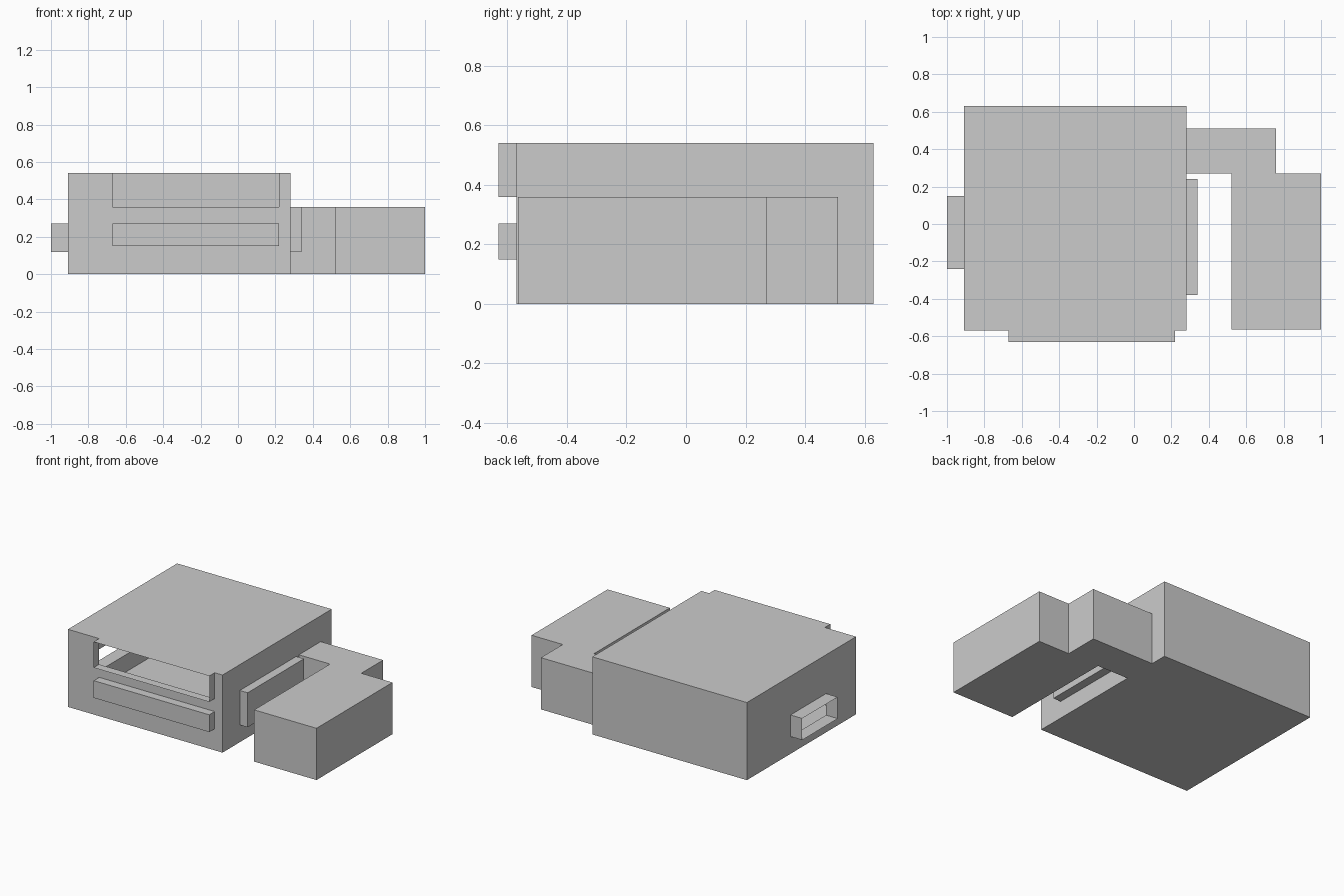
import bpy, bmesh

if "Cube" in bpy.data.objects:
    bpy.data.objects.remove(bpy.data.objects["Cube"])


def finish(name, bm):
    bmesh.ops.remove_doubles(bm, verts=bm.verts, dist=1e-5)
    mesh = bpy.data.meshes.new(name)
    bm.to_mesh(mesh)
    bm.free()
    obj = bpy.data.objects.new(name, mesh)
    bpy.context.collection.objects.link(obj)
    return obj


def panel(bm, box, side, holes=()):
    """One outward-facing wall of a box, leaving rectangular openings."""
    a = "xyz".index(side[1])
    b, c = (a + 1) % 3, (a + 2) % 3
    at = box[side[0] == "+"][a]

    def cuts(k):
        vals = {box[0][k], box[1][k]}
        for h in holes:
            vals |= {h[0][k], h[1][k]}
        vals = sorted(vals)
        return list(zip(vals, vals[1:]))

    for b0, b1 in cuts(b):
        for c0, c1 in cuts(c):
            mb, mc = (b0 + b1) / 2, (c0 + c1) / 2
            if any(h[0][b] < mb < h[1][b] and h[0][c] < mc < h[1][c] for h in holes):
                continue
            verts = []
            for u, v in ((b0, c0), (b1, c0), (b1, c1), (b0, c1)):
                co = [at] * 3
                co[b], co[c] = u, v
                verts.append(bm.verts.new(co))
            bm.faces.new(verts if side[0] == "+" else verts[::-1])


def shell(name, box, open_sides=(), holes={}):
    """Thin-walled box with some sides left off and openings in others."""
    bm = bmesh.new()
    for side in ("-x", "+x", "-y", "+y", "-z", "+z"):
        if side not in open_sides:
            panel(bm, box, side, holes.get(side, ()))
    return finish(name, bm)


# Part extents as (low corner, high corner)
house = ((-0.91, -0.57, 0.0), (0.28, 0.63, 0.54))
window = ((-0.67, -0.63, 0.36), (0.22, -0.57, 0.54))
ledge = ((-0.67, -0.63, 0.15), (0.22, -0.57, 0.27))
left_bay = ((-1.0, -0.24, 0.12), (-0.91, 0.15, 0.27))
right_bay = ((0.28, -0.38, 0.12), (0.34, 0.24, 0.36))
passage = ((0.28, 0.27, 0.0), (0.52, 0.51, 0.36))

# Main block with openings where the projections join it
shell("main_block", house, holes={
    "-y": [window, ledge],
    "-x": [left_bay],
    "+x": [right_bay, passage],
})

# Open-ended window frames
shell("front_window_frame", window, ("-y", "+y"))
shell("left_window_frame", left_bay, ("-x", "+x"))

# Closed projections
shell("front_ledge", ledge, ("+y",))
shell("right_bay", right_bay, ("-x",))

# L-shaped side wing, open where it meets the main block
outline = [(0.28, 0.27), (0.52, 0.27), (0.52, -0.565), (1.0, -0.565),
           (1.0, 0.27), (0.76, 0.27), (0.76, 0.51), (0.28, 0.51)]
bm = bmesh.new()
low = [bm.verts.new((x, y, 0)) for x, y in outline]
high = [bm.verts.new((x, y, 0.36)) for x, y in outline]
bm.faces.new(low[::-1])
bm.faces.new(high)
for i in range(len(outline) - 1):
    bm.faces.new((low[i], low[i + 1], high[i + 1], high[i]))
finish("side_wing", bm)
